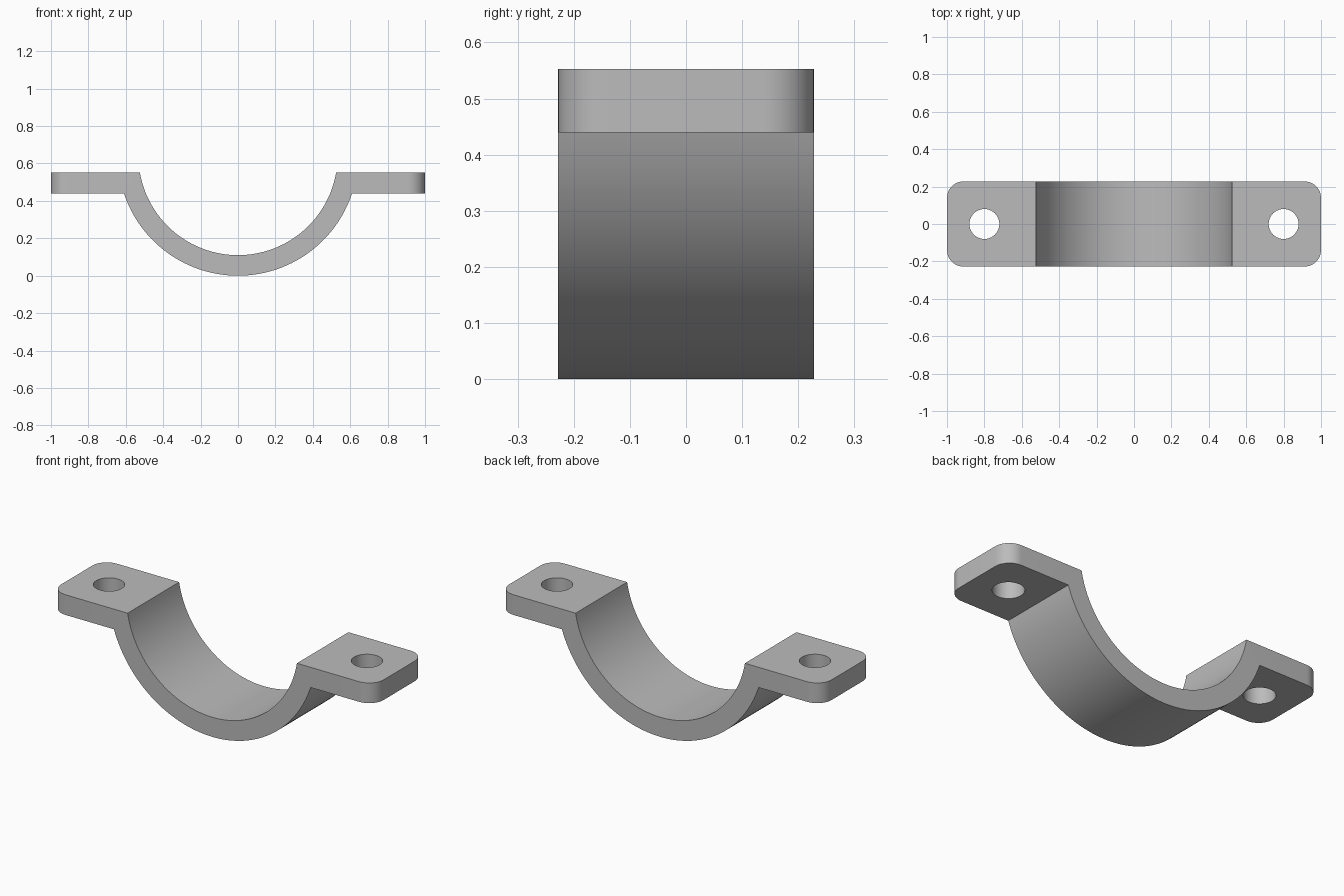
import bpy, bmesh, math

cube = bpy.data.objects.get("Cube")
if cube:
    bpy.data.objects.remove(cube, do_unlink=True)

TOP, TAB_BOTTOM, HALF_DEPTH = 0.553, 0.44, 0.228
CENTRE_Z, INNER, OUTER = 0.6426, 0.5326, 0.6426
CORNER, HOLE_X, HOLE_RADIUS = 0.09, 0.8, 0.08
STEPS = 64

steel = bpy.data.materials.new("grey steel")
steel.use_nodes = True
colour = (0.5, 0.5, 0.5, 1)
steel.diffuse_color = colour
steel.node_tree.nodes["Principled BSDF"].inputs["Base Color"].default_value = colour


def arc(radius, end_z):
    """Arc points from left to right, hanging below the centre and ending at end_z."""
    half = math.acos((CENTRE_Z - end_z) / radius)
    angles = [half * (2 * i / STEPS - 1) for i in range(STEPS + 1)]
    return [(radius * math.sin(a), CENTRE_Z - radius * math.cos(a)) for a in angles]


# Saddle and tabs as one extruded profile
profile = [(-1, TOP), (-1, TAB_BOTTOM)] + arc(OUTER, TAB_BOTTOM)
profile += [(1, TAB_BOTTOM), (1, TOP)] + arc(INNER, TOP)[::-1]
bm = bmesh.new()
face = bm.faces.new([bm.verts.new((x, -HALF_DEPTH, z)) for x, z in profile])
extruded = bmesh.ops.extrude_face_region(bm, geom=[face])["geom"]
bmesh.ops.translate(bm, vec=(0, 2 * HALF_DEPTH, 0),
                    verts=[v for v in extruded if isinstance(v, bmesh.types.BMVert)])

# Rounded outer tab corners
corners = [e for e in bm.edges
           if all(abs(v.co.x) > 0.999 for v in e.verts)
           and abs(e.verts[0].co.z - e.verts[1].co.z) > 0.05]
bmesh.ops.bevel(bm, geom=corners, offset=CORNER, segments=12, profile=0.5, affect='EDGES')
bmesh.ops.recalc_face_normals(bm, faces=bm.faces)
mesh = bpy.data.meshes.new("clamp_strap")
bm.to_mesh(mesh)
bm.free()
strap = bpy.data.objects.new("clamp_strap", mesh)
bpy.context.collection.objects.link(strap)
mesh.materials.append(steel)

# Bolt holes
bpy.context.view_layer.objects.active = strap
for side in (-1, 1):
    bpy.ops.mesh.primitive_cylinder_add(vertices=48, radius=HOLE_RADIUS, depth=0.4,
                                        location=(side * HOLE_X, 0, TOP))
    cutter = bpy.context.object
    cutter.name = "bolt_hole_cutter"
    cutter.hide_render = True
    cutter.data.materials.append(steel)
    bpy.context.view_layer.objects.active = strap
    cut = strap.modifiers.new("bolt_hole", 'BOOLEAN')
    cut.operation, cut.solver, cut.object = 'DIFFERENCE', 'EXACT', cutter
    bpy.ops.object.modifier_apply(modifier=cut.name)
    bpy.data.objects.remove(cutter, do_unlink=True)

# Smooth curves with crisp edges
bpy.ops.object.select_all(action='DESELECT')
strap.select_set(True)
bpy.ops.object.shade_smooth_by_angle(angle=math.radians(30))
